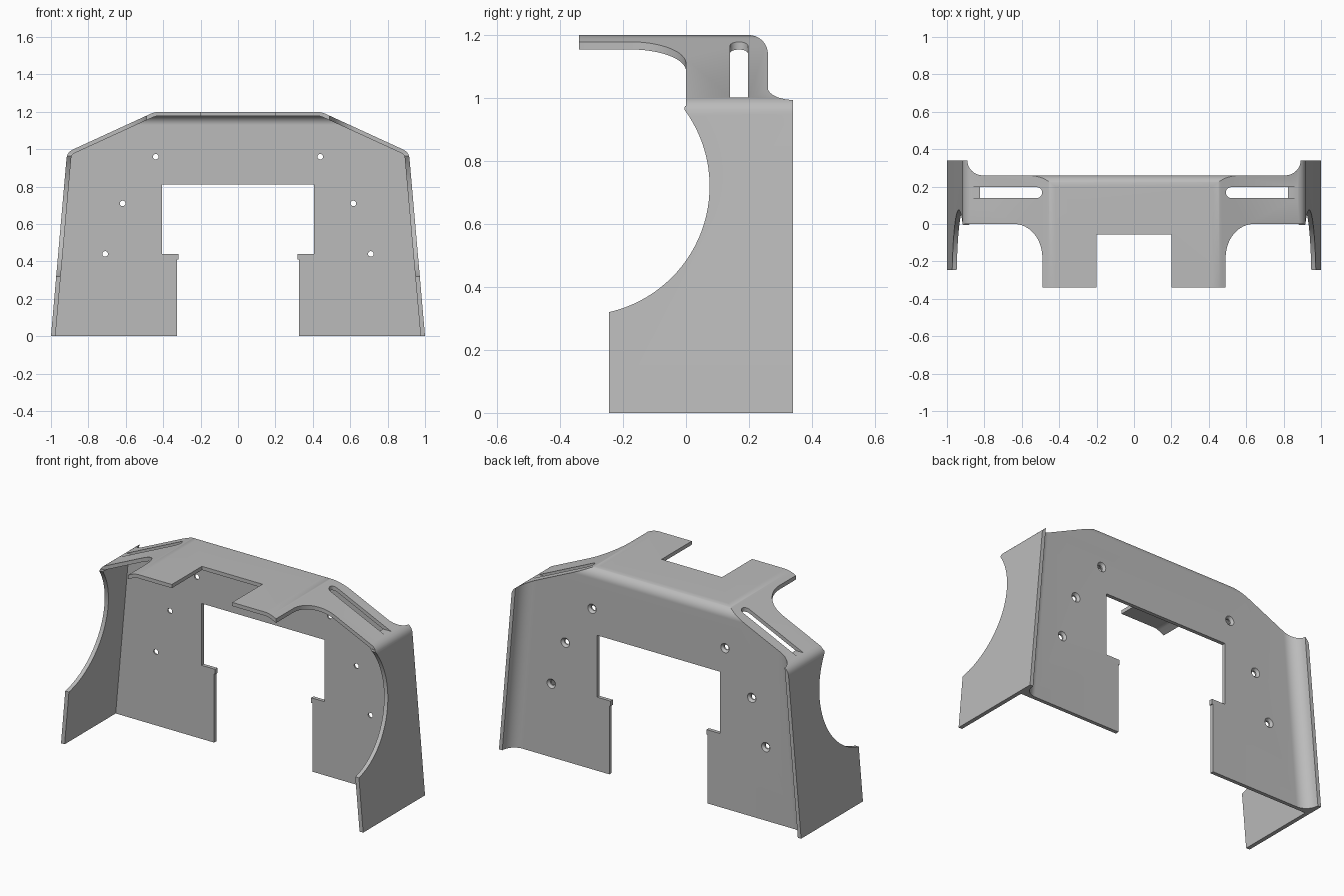
import bpy
import bmesh
from math import sin, cos, pi, radians
from mathutils import Vector

if "Cube" in bpy.data.objects:
    bpy.data.objects.remove(bpy.data.objects["Cube"])

grey = bpy.data.materials.new("light_grey")
grey.use_nodes = True
grey.diffuse_color = (0.5, 0.5, 0.5, 1)
grey.node_tree.nodes["Principled BSDF"].inputs["Base Color"].default_value = grey.diffuse_color


def arc(cx, cy, rx, ry, start, end, steps=16):
    """Points along an elliptical arc, angles in degrees."""
    angles = [radians(start + (end - start) * i / steps) for i in range(steps + 1)]
    return [(cx + rx * cos(a), cy + ry * sin(a)) for a in angles]


def rounded(corner, before, after, cut, steps=8):
    """A corner softened between two neighbouring points."""
    c = Vector(corner)
    a = c + (Vector(before) - c).normalized() * cut
    b = c + (Vector(after) - c).normalized() * cut
    ts = [i / steps for i in range(steps + 1)]
    return [tuple(a * (1 - t) ** 2 + c * 2 * t * (1 - t) + b * t * t) for t in ts]


def mirrored(half):
    """Close a right-hand outline with its mirror image."""
    return half + [(-x, y) for x, y in reversed(half)]


def prism(name, points, axis, low, high, end_points=None):
    """Extrude or loft an outline along an axis."""
    place = {"x": lambda u, v, t: (t, u, v),
             "y": lambda u, v, t: (u, t, v),
             "z": lambda u, v, t: (u, v, t)}[axis]
    bm = bmesh.new()
    a = [bm.verts.new(place(u, v, low)) for u, v in points]
    b = [bm.verts.new(place(u, v, high)) for u, v in end_points or points]
    bm.faces.new(a)
    bm.faces.new(b)
    for i in range(len(a)):
        j = (i + 1) % len(a)
        bm.faces.new((a[i], a[j], b[j], b[i]))
    bmesh.ops.recalc_face_normals(bm, faces=bm.faces)
    mesh = bpy.data.meshes.new(name)
    bm.to_mesh(mesh)
    bm.free()
    obj = bpy.data.objects.new(name, mesh)
    obj.data.materials.append(grey)
    bpy.context.collection.objects.link(obj)
    return obj


def combine(target, tool, operation="DIFFERENCE"):
    """Apply a boolean and discard the tool."""
    tool.hide_render = True
    mod = target.modifiers.new(tool.name, "BOOLEAN")
    mod.operation = operation
    mod.solver = "EXACT"
    mod.object = tool
    bpy.context.view_layer.objects.active = target
    bpy.ops.object.modifier_apply(modifier=mod.name)
    bpy.data.objects.remove(tool)


def arch(foot, shoulder, crown, soft_shoulder, soft_crown):
    """Front outline: leaning side, sloped shoulder, flat top."""
    middle = (0, crown[1])
    return mirrored([foot] + rounded(shoulder, foot, crown, soft_shoulder)
                    + rounded(crown, shoulder, middle, soft_crown))


# Solid shell
shell = prism("bent_sheet_cover", arch((1, 0), (0.914, 0.984), (0.444, 1.2), 0.035, 0.03),
              "y", -0.34, 0.34)

# Hollow, with a rounded bend between ceiling and back wall
cavity = prism("cavity", arch((0.985, -0.1), (0.89, 0.971), (0.439, 1.178), 0.02, 0.02),
               "y", -0.5, 0.238)
bend = prism("inner_bend", [(-1, -1), (0.238, -1)]
             + arc(0.188, 1.128, 0.05, 0.05, 0, 90) + [(-1, 1.178)], "x", -1.5, 1.5)
combine(cavity, bend, "INTERSECT")
combine(shell, cavity)

# Recess behind the back wall, leaving side flanges with concave fillets
def recess_outline(edge):
    return mirrored([(edge, 0.5)] + arc(edge - 0.08, 0.34, 0.08, 0.08, 0, -90))

combine(shell, prism("rear_recess", recess_outline(0.987), "z", -0.1, 1.3, recess_outline(0.864)))

# Rounded top rear edge
combine(shell, prism("outer_bend", arc(0.2, 1.14, 0.06, 0.06, 90, 0)
                     + [(0.5, 1.14), (0.5, 1.3), (0.2, 1.3)], "x", -1.5, 1.5))

# Scooped front edge of the side walls
combine(shell, prism("side_scoop", [(-1, -1), (-0.245, -1)]
                     + arc(-0.335, 0.72, 0.41, 0.41, -77.3, 36.5, 32)
                     + [(-0.002, 0.984), (-1, 0.984)], "x", -1.5, 1.5))

# Roof corners cut away in front, with a curved transition to the tabs
for side in (1, -1):
    outline = [(1.5, -1), (1.5, 0)] + arc(0.64, -0.18, 0.15, 0.18, 90, 180) + [(0.49, -1)]
    combine(shell, prism("roof_corner", [(side * x, y) for x, y in outline], "z", 0.975, 1.4))

# Notch between the two roof tabs
combine(shell, prism("roof_notch", mirrored([(0.2, -1), (0.2, -0.055)]), "z", 1, 1.4))

# Stepped doorway in the back wall
combine(shell, prism("doorway", mirrored([(0.325, -0.1), (0.325, 0.41), (0.318, 0.41),
                                          (0.318, 0.44), (0.407, 0.44), (0.407, 0.81)]),
                     "y", 0.1, 0.5))

for side in (1, -1):
    # Shoulder slots with a round inner end
    slot = [(1.2, 0.197)] + arc(0.52, 0.168, 0.029, 0.029, 90, 270) + [(1.2, 0.139)]
    combine(shell, prism("slot", [(side * x, y) for x, y in slot], "z", 1.002, 1.4))

    # Countersunk screw holes
    for x, z in ((0.44, 0.96), (0.617, 0.71), (0.71, 0.44)):
        combine(shell, prism("hole", arc(side * x, z, 0.015, 0.015, 0, 345, 23), "y", 0.1, 0.4))
        combine(shell, prism("countersink", arc(side * x, z, 0.013, 0.013, 0, 345, 23), "y",
                             0.245, 0.265, arc(side * x, z, 0.033, 0.033, 0, 345, 23)))

# Smooth bends, crisp edges
bpy.ops.object.select_all(action="DESELECT")
shell.select_set(True)
bpy.context.view_layer.objects.active = shell
bpy.ops.object.shade_smooth_by_angle(angle=pi / 6)
